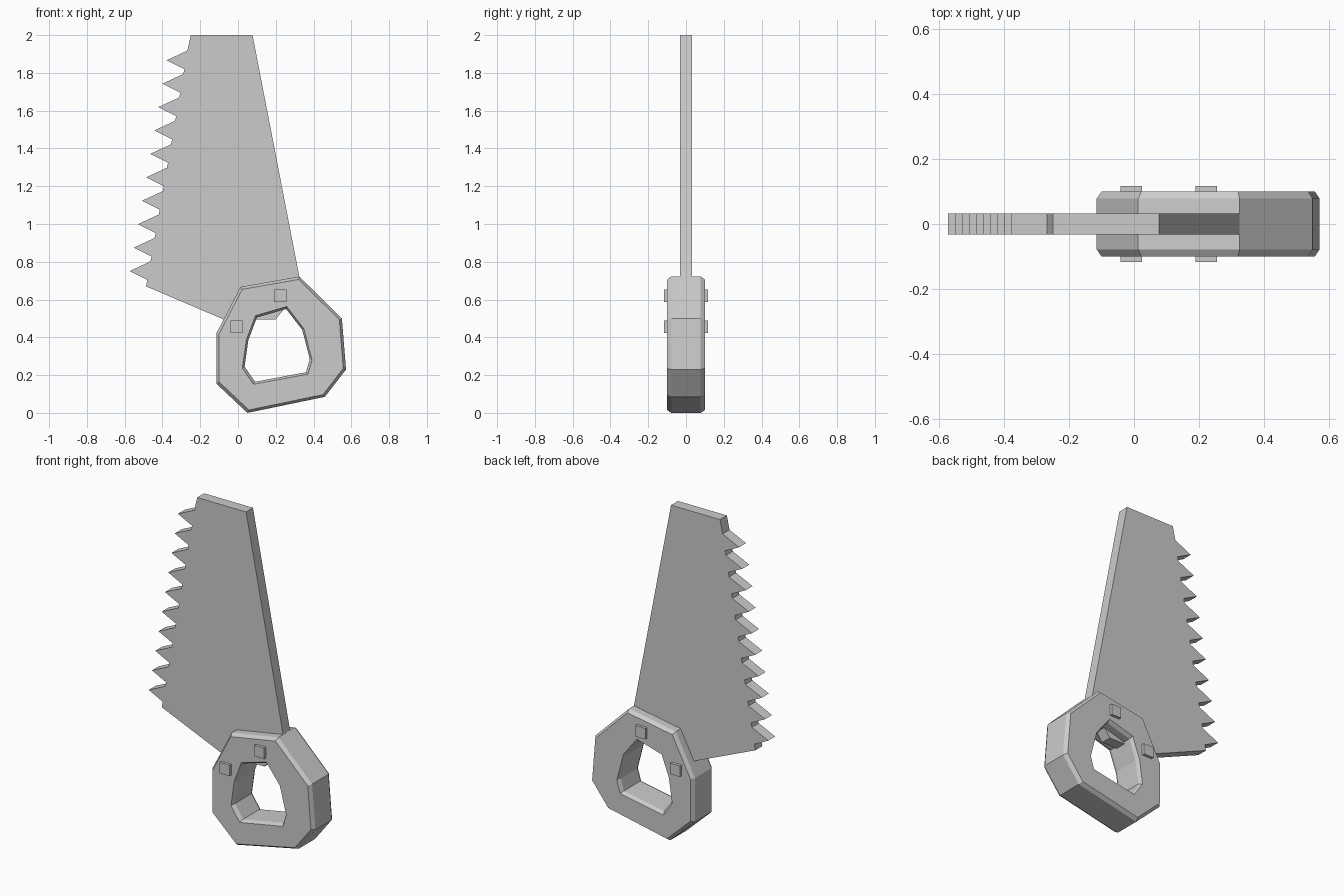
import bpy, bmesh

if "Cube" in bpy.data.objects:
    bpy.data.objects.remove(bpy.data.objects["Cube"])

steel = bpy.data.materials.new("plain grey")
steel.diffuse_color = (0.6, 0.6, 0.6, 1)
steel.use_nodes = True
steel.node_tree.nodes["Principled BSDF"].inputs["Base Color"].default_value = steel.diffuse_color


def finish(name, bm):
    bmesh.ops.recalc_face_normals(bm, faces=bm.faces[:])
    mesh = bpy.data.meshes.new(name)
    bm.to_mesh(mesh)
    bm.free()
    mesh.materials.append(steel)
    obj = bpy.data.objects.new(name, mesh)
    bpy.context.collection.objects.link(obj)
    return obj


def plate(name, outline, half):
    """Extrude an x-z outline symmetrically through y."""
    bm = bmesh.new()
    face = bm.faces.new([bm.verts.new((x, -half, z)) for x, z in outline])
    ext = bmesh.ops.extrude_face_region(bm, geom=[face])
    verts = [g for g in ext["geom"] if isinstance(g, bmesh.types.BMVert)]
    bmesh.ops.translate(bm, verts=verts, vec=(0, 2 * half, 0))
    return finish(name, bm)


def scaled(points, s, cx, cz):
    return [(cx + (x - cx) * s, cz + (z - cz) * s) for x, z in points]


# Blade with ten evenly stepped teeth along its left edge
outline = [(0.077, 2.0), (-0.25, 2.0)]
for i in range(10):
    dx, dz = -0.0217 * i, -0.124 * i
    outline += [(-0.268 + dx, 1.918 + dz),
                (-0.378 + dx, 1.867 + dz),
                (-0.284 + dx, 1.820 + dz)]
outline += [(-0.487, 0.67), (-0.077, 0.495), (0.20, 0.495), (0.322, 0.65), (0.325, 0.72)]
plate("blade", outline, 0.033)

# Handle: closed ring with chamfered rims, swept through matching loops
outer = [(0.325, 0.722), (0.55, 0.50), (0.572, 0.23), (0.46, 0.085),
         (0.05, 0.0), (-0.115, 0.155), (-0.115, 0.42), (0.013, 0.667)]
hole = [(0.255, 0.55), (0.34, 0.44), (0.38, 0.285), (0.36, 0.215),
        (0.09, 0.165), (0.035, 0.245), (0.055, 0.385), (0.10, 0.505)]
outer_rim = scaled(outer, 0.957, 0.23, 0.36)
hole_rim = scaled(hole, 1.07, 0.21, 0.36)
sections = [(outer, -0.078), (outer_rim, -0.1), (hole_rim, -0.1), (hole, -0.078),
            (hole, 0.078), (hole_rim, 0.1), (outer_rim, 0.1), (outer, 0.078)]
bm = bmesh.new()
loops = [[bm.verts.new((x, y, z)) for x, z in pts] for pts, y in sections]
for a, b in zip(loops, loops[1:] + loops[:1]):
    for i in range(len(a)):
        j = (i + 1) % len(a)
        bm.faces.new((a[i], a[j], b[j], b[i]))
finish("handle", bm)

# Square rivets standing proud on both sides of the handle
for name, x, z in (("upper_rivet", 0.223, 0.62), ("lower_rivet", -0.008, 0.455)):
    r = 0.033
    plate(name, [(x - r, z - r), (x + r, z - r), (x + r, z + r), (x - r, z + r)], 0.117)
